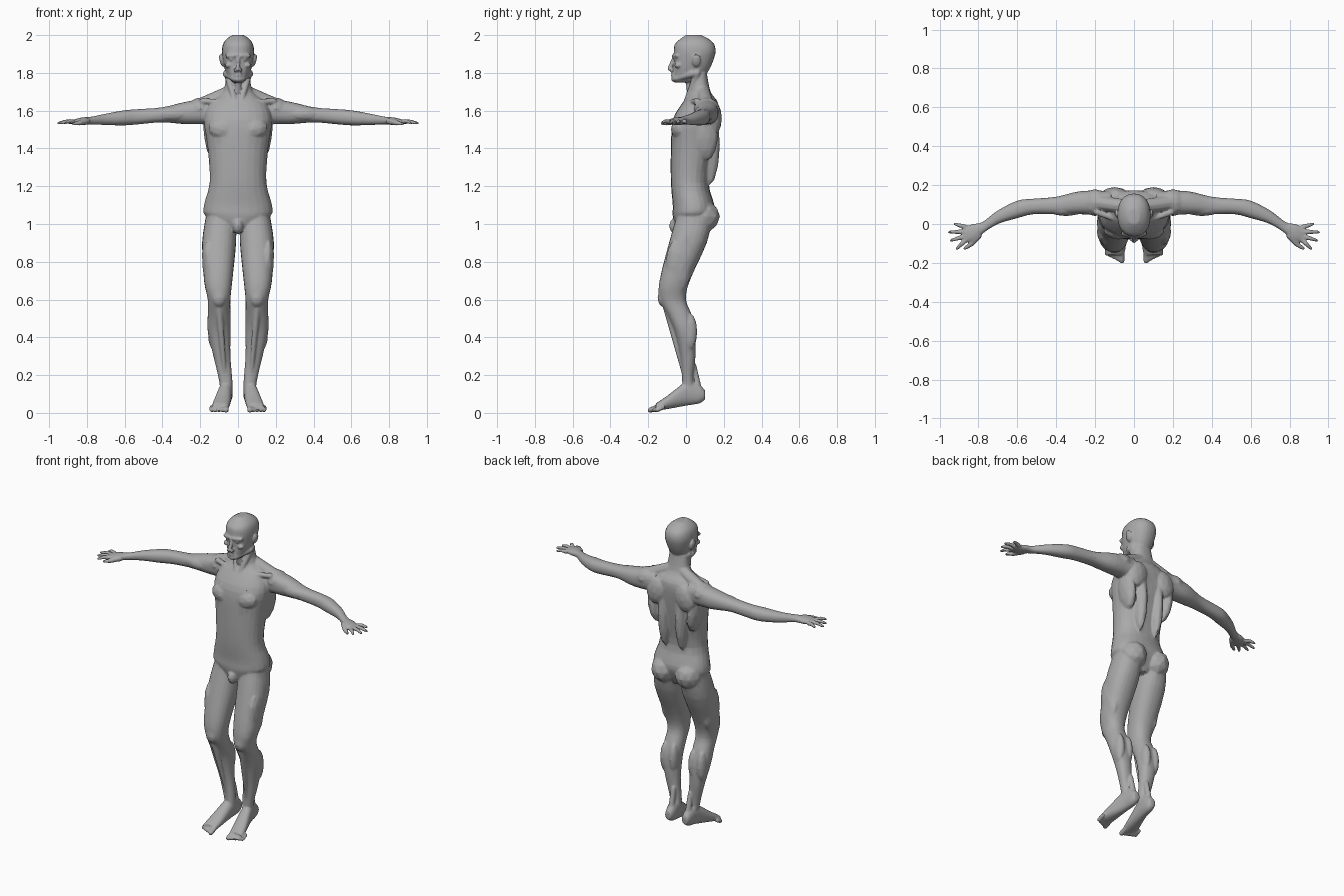
import bpy
import bmesh
import math
from mathutils import Matrix, Vector

default_cube = bpy.data.objects.get("Cube")
if default_cube:
    bpy.data.objects.remove(default_cube, do_unlink=True)

# One plain grey for the whole figure
grey = bpy.data.materials.new("matte grey")
grey.use_nodes = True
tone = (.4, .4, .4, 1)
grey.diffuse_color = tone
grey.node_tree.nodes["Principled BSDF"].inputs["Base Color"].default_value = tone

body_mesh = bmesh.new()


def blend_sections(sections, steps=3):
    """Fill in a smooth curve between the key sections."""
    keys = [Vector(section) for section in sections]
    filled = []
    for index in range(len(keys) - 1):
        start, end = keys[index], keys[index + 1]
        before = keys[max(index - 1, 0)]
        after = keys[min(index + 2, len(keys) - 1)]
        for step in range(steps):
            t = step / steps
            leaving, arriving = (end - before) / 2, (after - start) / 2
            ease = t * t * (3 - 2 * t)
            filled.append(start.lerp(end, ease) + leaving * t * (1 - t) ** 2 - arriving * t * t * (1 - t))
    return filled + [keys[-1]]


def loft(axis, sections, sides=24, squareness=.88):
    """Closed tube along an axis; a section is (position, low, high, low, high)."""
    across, along = [i for i in range(3) if i != axis]
    rings = []
    for position, low_a, high_a, low_b, high_b in blend_sections(sections):
        ring = []
        for step in range(sides):
            angle = math.tau * step / sides
            cosine, sine = math.cos(angle), math.sin(angle)
            reach_a = math.copysign(abs(cosine) ** squareness, cosine)
            reach_b = math.copysign(abs(sine) ** squareness, sine)
            point = Vector()
            point[axis] = position
            point[across] = (low_a + high_a + (high_a - low_a) * reach_a) / 2
            point[along] = (low_b + high_b + (high_b - low_b) * reach_b) / 2
            ring.append(body_mesh.verts.new(point))
        rings.append(ring)
    for lower, upper in zip(rings, rings[1:]):
        for i in range(sides):
            j = (i + 1) % sides
            body_mesh.faces.new((lower[i], lower[j], upper[j], upper[i]))
    body_mesh.faces.new(rings[0][::-1])
    body_mesh.faces.new(rings[-1])


def centred(sections):
    """Expand (height, half width, front, back) to full loft sections."""
    return [(z, -half, half, front, back) for z, half, front, back in sections]


def muscle(center, radii, tilt=0, axis='Y'):
    """Rounded mass, tilted about one axis."""
    matrix = (Matrix.Translation(center) @ Matrix.Rotation(math.radians(tilt), 4, axis)
              @ Matrix.Diagonal((*radii, 1)))
    bmesh.ops.create_icosphere(body_mesh, subdivisions=2, radius=1, matrix=matrix)


def bone(start, end, start_radius, end_radius):
    """Tapered rod with rounded ends."""
    start, end = Vector(start), Vector(end)
    direction = end - start
    turn = direction.to_track_quat('Z', 'Y').to_matrix().to_4x4()
    bmesh.ops.create_cone(body_mesh, cap_ends=True, segments=10, radius1=start_radius,
                          radius2=end_radius, depth=direction.length,
                          matrix=Matrix.Translation((start + end) / 2) @ turn)
    for point, radius in ((start, start_radius), (end, end_radius)):
        muscle(point, (radius, radius, radius))


def arm_height(x):
    """The arm sinks gently towards the hand."""
    return 1.61 - .08 * x


def arm():
    # Sections are (distance out, front, back, half thickness)
    profile = [(.12, .04, .17, .07), (.27, .05, .17, .06), (.4, .05, .14, .04), (.52, .05, .13, .04),
               (.6, .03, .12, .04), (.7, 0, .07, .03), (.78, -.05, .01, .02), (.83, -.09, 0, .02),
               (.88, -.09, -.02, .01)]
    loft(0, [(x, front, back, arm_height(x) - half, arm_height(x) + half)
             for x, front, back, half in profile])
    muscle((.2, .11, 1.61), (.08, .07, .06), 15)
    muscle((.35, .08, arm_height(.35)), (.1, .04, .04))
    # Fingers as two joints each, then the thumb
    for finger, tip_x in enumerate((.92, .95, .94, .91)):
        knuckle = Vector((.87, -.015 - .024 * finger, arm_height(.87)))
        tip = Vector((tip_x, -.042 * finger, arm_height(tip_x)))
        middle = knuckle.lerp(tip, .5) + Vector((0, 0, .006))
        bone(knuckle, middle, .013, .011)
        bone(middle, tip, .011, .008)
    thumb_joint = (.84, -.105, 1.535)
    bone((.8, -.06, 1.545), thumb_joint, .018, .014)
    bone(thumb_joint, (.87, -.125, 1.53), .013, .009)


def leg():
    loft(2, [(1.04, .01, .17, -.05, .14), (.9, .01, .19, -.09, .11), (.7, .03, .18, -.14, .02),
             (.6, .04, .16, -.14, 0), (.52, .04, .16, -.1, .03), (.43, .04, .16, -.06, .05),
             (.3, .04, .13, -.03, .05), (.17, .03, .1, -.02, .04), (.08, .03, .09, -.02, .07)])
    muscle((.15, -.04, .78), (.04, .07, .15), 4)
    muscle((.1, -.12, .61), (.04, .03, .05))
    for calf_x in (.07, .13):
        muscle((calf_x, .02, .43), (.03, .04, .1))
    # Shin edge and heel cord
    bone((.1, -.1, .55), (.07, -.01, .2), .02, .01)
    bone((.06, .04, .25), (.06, .07, .1), .015, .02)
    # Foot with its heel raised above the toes
    loft(1, [(.1, .04, .08, .07, .12), (.07, .03, .09, .05, .15), (.01, .03, .1, .04, .17),
             (-.1, .04, .13, .02, .09), (-.16, .05, .14, .01, .05)])
    for toe in range(5):
        x = .063 + .019 * toe
        size = .012 if toe else .015
        bone((x, -.15 + .007 * toe, .03), (x, -.188 + .009 * toe, .015), size, size)


def torso_side():
    # Chest, buttock, spine ridge, flank and shoulder blade
    muscle((.08, -.03, 1.5), (.08, .05, .06), -15)
    muscle((.085, .08, 1.04), (.085, .1, .09))
    muscle((.06, .12, 1.42), (.04, .06, .22))
    muscle((.14, .1, 1.46), (.04, .07, .13), 8)
    muscle((.1, .15, 1.56), (.07, .04, .09), -15)
    # Neck slope, collarbone and throat cord
    bone((.04, .09, 1.7), (.19, .11, 1.63), .036, .04)
    bone((.02, 0, 1.645), (.19, .06, 1.65), .014, .016)
    bone((.015, 0, 1.645), (.06, .06, 1.8), .014, .018)


def face_side():
    # Brow, eye, cheekbone, nostril and jaw line
    bone((.012, -.064, 1.89), (.055, -.05, 1.89), .012, .012)
    muscle((.033, -.056, 1.872), (.015, .01, .01))
    muscle((.05, -.042, 1.84), (.02, .02, .015))
    muscle((.013, -.078, 1.815), (.01, .012, .01))
    bone((.02, -.055, 1.77), (.064, .035, 1.795), .016, .018)
    # Ear
    muscle((.086, .055, 1.865), (.012, .024, .036), 15)


# Paired parts, built on the left and copied to the right
for build in (arm, leg, torso_side, face_side):
    build()
paired = body_mesh.verts[:] + body_mesh.edges[:] + body_mesh.faces[:]
for item in bmesh.ops.duplicate(body_mesh, geom=paired)["geom"]:
    if isinstance(item, bmesh.types.BMVert):
        item.co.x = -item.co.x

# Trunk, neck and groin
loft(2, centred([(.96, .05, -.05, .1), (1.04, .17, -.07, .14), (1.1, .18, -.07, .15), (1.22, .15, -.08, .12),
                 (1.4, .16, -.08, .15), (1.55, .18, -.07, .17), (1.64, .15, -.02, .17),
                 (1.7, .08, .02, .13), (1.8, .06, .03, .11)]))
muscle((0, -.05, .99), (.03, .04, .045))

# Skull
loft(2, centred([(1.75, .03, -.06, .03), (1.78, .05, -.07, .09), (1.82, .07, -.065, .125),
                 (1.9, .085, -.065, .155), (1.95, .08, -.06, .15), (1.98, .06, -.03, .12), (2, .03, 0, .08)]))

# Nose, lips, chin and throat
bone((0, -.064, 1.88), (0, -.087, 1.822), .009, .012)
for lip_height in (1.785, 1.797):
    muscle((0, -.067, lip_height), (.024, .013, .006))
muscle((0, -.063, 1.766), (.022, .016, .014))
bone((0, .015, 1.76), (0, .02, 1.7), .018, .016)

bmesh.ops.recalc_face_normals(body_mesh, faces=body_mesh.faces[:])
mesh = bpy.data.meshes.new("human_body")
body_mesh.to_mesh(mesh)
body_mesh.free()
body = bpy.data.objects.new("human_body", mesh)
bpy.context.collection.objects.link(body)

# Fuse the parts into one skin, soften the joins and reduce to facets
fuse = body.modifiers.new("fuse", 'REMESH')
fuse.mode = 'VOXEL'
fuse.voxel_size = .005
soften = body.modifiers.new("soften", 'SMOOTH')
soften.factor = .5
soften.iterations = 4
facet = body.modifiers.new("facet", 'DECIMATE')
facet.ratio = .13

for other in bpy.context.selected_objects:
    other.select_set(False)
body.select_set(True)
bpy.context.view_layer.objects.active = body
bpy.ops.object.convert(target='MESH')
body.data.materials.clear()
body.data.materials.append(grey)
bpy.ops.object.shade_smooth_by_angle(angle=math.radians(30))
